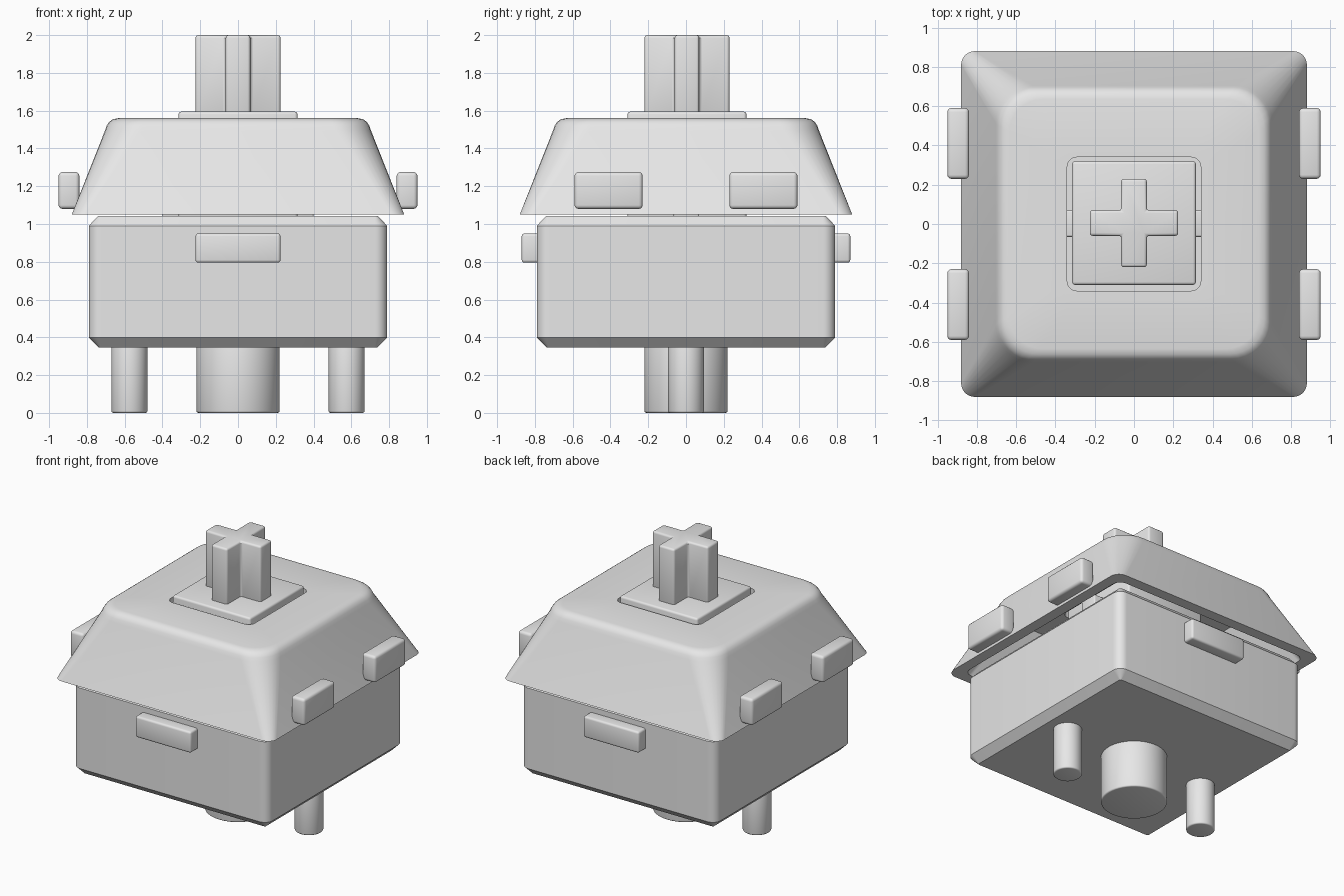
import bpy, bmesh
from math import sin, cos, pi, radians
from mathutils import Vector, Matrix

cube = bpy.data.objects.get("Cube")
if cube:
    bpy.data.objects.remove(cube, do_unlink=True)

grey = bpy.data.materials.new("light_grey")
grey.use_nodes = True
grey.diffuse_color = (0.8, 0.8, 0.8, 1)
grey.node_tree.nodes["Principled BSDF"].inputs["Base Color"].default_value = (0.8, 0.8, 0.8, 1)


def finish(name, bm, bevel=0.0):
    """Round the sharp edges, shade and link the mesh."""
    bmesh.ops.recalc_face_normals(bm, faces=bm.faces)
    if bevel:
        edges = [e for e in bm.edges if e.calc_face_angle(0) > radians(30)]
        bmesh.ops.bevel(bm, geom=edges, offset=bevel, segments=3, profile=0.5,
                        affect='EDGES', clamp_overlap=True)
    mesh = bpy.data.meshes.new(name)
    bm.to_mesh(mesh)
    bm.free()
    mesh.materials.append(grey)
    obj = bpy.data.objects.new(name, mesh)
    bpy.context.collection.objects.link(obj)
    bpy.ops.object.select_all(action='DESELECT')
    obj.select_set(True)
    bpy.context.view_layer.objects.active = obj
    bpy.ops.object.shade_smooth_by_angle(angle=radians(32))
    return obj


def box(name, low, high, bevel=0.015):
    bm = bmesh.new()
    low, high = Vector(low), Vector(high)
    size = high - low
    bmesh.ops.create_cube(bm, size=1, matrix=Matrix.Translation((low + high) / 2)
                          @ Matrix.Diagonal((*size, 1)))
    return finish(name, bm, bevel)


def cylinder(name, x, radius, bottom, top):
    bm = bmesh.new()
    bmesh.ops.create_cone(bm, cap_ends=True, segments=48, radius1=radius, radius2=radius,
                          depth=top - bottom,
                          matrix=Matrix.Translation((x, 0, (bottom + top) / 2)))
    return finish(name, bm, 0.01)


def rounded_square(half, radius, z, steps=8):
    """Points of a square with rounded corners."""
    points = []
    for corner in range(4):
        mid = pi / 4 + corner * pi / 2
        sx = 1 if cos(mid) > 0 else -1
        sy = 1 if sin(mid) > 0 else -1
        for i in range(steps + 1):
            a = corner * pi / 2 + i / steps * pi / 2
            points.append((sx * (half - radius) + radius * cos(a),
                           sy * (half - radius) + radius * sin(a), z))
    return points


def loft(name, sections, closed=False):
    """Join rounded square sections; closed makes a hollow shell."""
    bm = bmesh.new()
    rings = [[bm.verts.new(p) for p in rounded_square(*s)] for s in sections]
    pairs = list(zip(rings, rings[1:]))
    if closed:
        pairs.append((rings[-1], rings[0]))
    else:
        bm.faces.new(rings[0])
        bm.faces.new(rings[-1])
    for a, b in pairs:
        for i in range(len(a)):
            j = (i + 1) % len(a)
            bm.faces.new((a[i], a[j], b[j], b[i]))
    return finish(name, bm)


# Lower housing with chamfered rims
loft("lower_housing", [(0.735, 0.01, 0.345), (0.79, 0.065, 0.40),
                       (0.79, 0.065, 0.99), (0.74, 0.015, 1.043)])

# Upper housing: tapered hollow cover with a square opening
loft("upper_housing", [
    (0.88, 0.07, 1.05), (0.704, 0.19, 1.495), (0.695, 0.19, 1.52), (0.682, 0.185, 1.54),
    (0.663, 0.18, 1.554), (0.635, 0.17, 1.56),
    (0.34, 0.05, 1.56), (0.34, 0.05, 1.46), (0.62, 0.12, 1.46), (0.80, 0.06, 1.05),
], closed=True)

# Clips on both housings
for side, sx in (("left", 1), ("right", -1)):
    for end, sy in (("front", -1), ("back", 1)):
        xs = sorted((sx * 0.84, sx * 0.95))
        ys = sorted((sy * 0.23, sy * 0.59))
        box(f"upper_clip_{side}_{end}", (xs[0], ys[0], 1.08), (xs[1], ys[1], 1.275), 0.02)
for end, sy in (("front", -1), ("back", 1)):
    ys = sorted((sy * 0.75, sy * 0.87))
    box(f"lower_clip_{end}", (-0.225, ys[0], 0.795), (0.225, ys[1], 0.95))

# Sliding stem: block, guide tabs and cross
box("stem_block", (-0.315, -0.31, 1.0), (0.315, 0.32, 1.595))
box("stem_guide_tabs", (-0.40, -0.065, 1.0), (0.40, 0.07, 1.42), 0.01)
bm = bmesh.new()
arm, web = 0.225, 0.065
quarter = [(arm, -web), (arm, web), (web, web)]
outline = []
for turn in range(4):
    spin = Matrix.Rotation(turn * pi / 2, 2)
    outline += [spin @ Vector(p) for p in quarter]
base = bm.faces.new([bm.verts.new((p.x, p.y + 0.005, 1.58)) for p in outline])
top = bmesh.ops.extrude_face_region(bm, geom=[base])
bmesh.ops.translate(bm, vec=(0, 0, 0.42),
                    verts=[v for v in top["geom"] if isinstance(v, bmesh.types.BMVert)])
finish("stem_cross", bm, 0.015)

# Mounting post and pins
cylinder("centre_post", 0, 0.22, 0, 0.36)
cylinder("left_pin", 0.575, 0.095, 0, 0.36)
cylinder("right_pin", -0.575, 0.095, 0, 0.36)
